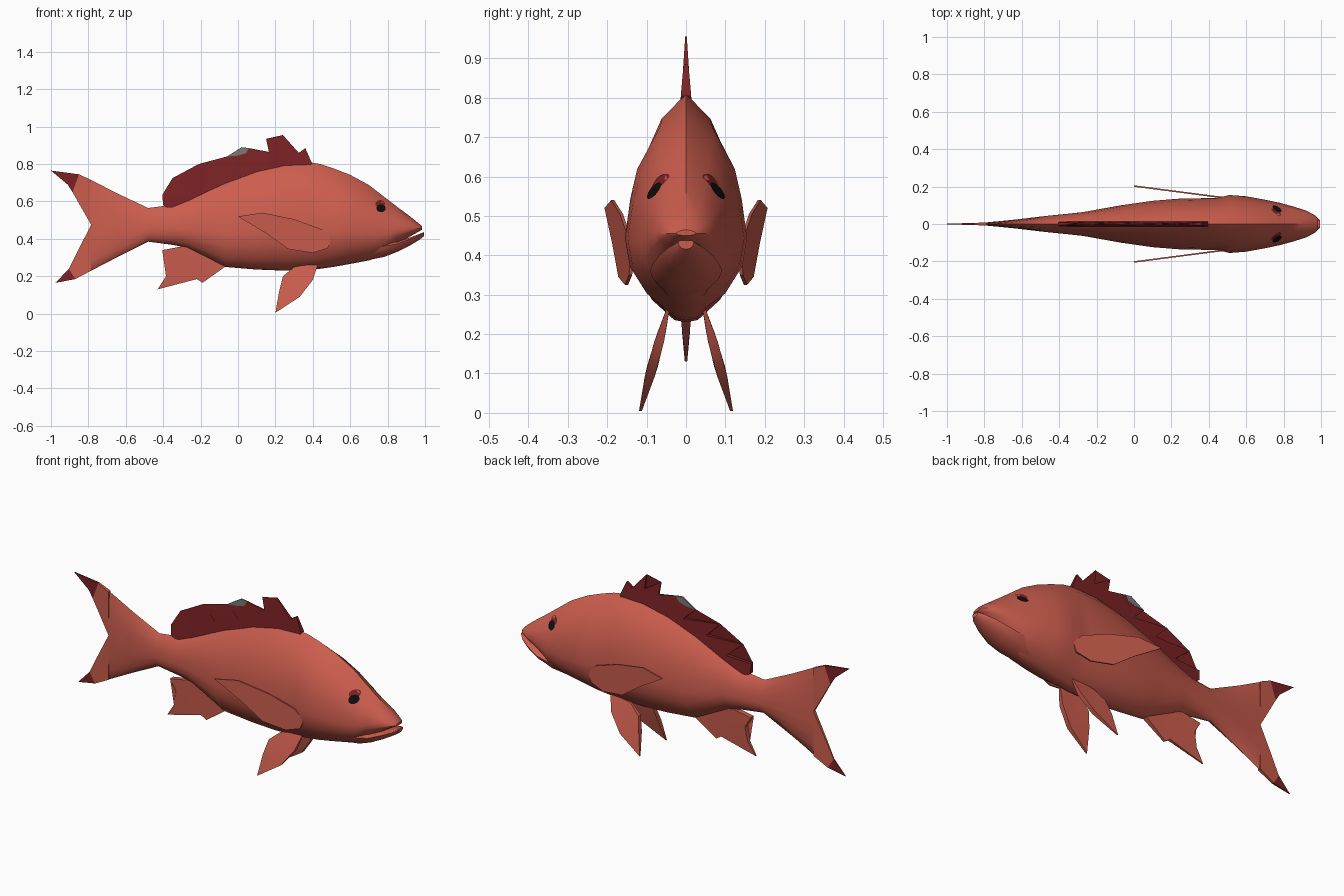
import bpy
import bmesh
import math
from mathutils import Vector
from mathutils.bvhtree import BVHTree

default_cube = bpy.data.objects.get("Cube")
if default_cube:
    bpy.data.objects.remove(default_cube, do_unlink=True)


def make_material(name, colour):
    material = bpy.data.materials.new(name)
    material.use_nodes = True
    material.diffuse_color = (*colour, 1)
    shader = material.node_tree.nodes["Principled BSDF"]
    shader.inputs["Base Color"].default_value = (*colour, 1)
    shader.inputs["Roughness"].default_value = 0.8
    return material


coral = make_material("coral red", (.6, .11, .075))
crimson = make_material("dark crimson", (.2, .016, .018))
grey = make_material("fin grey", (.2, .19, .18))
black = make_material("eye black", (.004, .004, .004))


def finish(name, bm, material, angle=40):
    bmesh.ops.recalc_face_normals(bm, faces=bm.faces)
    mesh = bpy.data.meshes.new(name)
    bm.to_mesh(mesh)
    bm.free()
    obj = bpy.data.objects.new(name, mesh)
    bpy.context.collection.objects.link(obj)
    mesh.materials.append(material)
    bpy.ops.object.select_all(action="DESELECT")
    obj.select_set(True)
    bpy.context.view_layer.objects.active = obj
    bpy.ops.object.shade_smooth_by_angle(angle=math.radians(angle))
    return obj


def loft(name, stations, half_profile, material):
    """Skin rings along x; a station is (x, top, bottom, half width)."""
    mirrored = [(-w, s) for w, s in reversed(half_profile[1:-1])]
    ring_shape = half_profile + mirrored
    bm = bmesh.new()
    rings = []
    for x, top, bottom, width in stations:
        rings.append([bm.verts.new((x, w * width, top + (bottom - top) * s))
                      for w, s in ring_shape])
    count = len(ring_shape)
    for first, second in zip(rings, rings[1:]):
        for i in range(count):
            j = (i + 1) % count
            bm.faces.new((first[i], first[j], second[j], second[i]))
    bm.faces.new(rings[0])
    bm.faces.new(rings[-1])
    return finish(name, bm, material)


def fin(name, outline, material, thickness, offset=lambda x, z: 0):
    """Closed two-sided sheet from an (x, z) outline."""
    bm = bmesh.new()
    sides = []
    for sign in (-1, 1):
        sides.append([bm.verts.new((x, offset(x, z) + sign * thickness(x, z), z))
                      for x, z in outline])
    near, far = sides
    caps = [bm.faces.new(near), bm.faces.new(far)]
    for i in range(len(outline)):
        j = (i + 1) % len(outline)
        bm.faces.new((near[i], near[j], far[j], far[i]))
    bmesh.ops.triangulate(bm, faces=caps)
    return finish(name, bm, material, 30)


# Body, running from the flat tail to the upper lip
body_stations = [
    (-.785, .715, .23, .009), (-.65, .645, .3, .022), (-.48, .565, .385, .042),
    (-.35, .582, .368, .055), (-.27, .615, .352, .064), (-.07, .71, .25, .1),
    (.1, .772, .236, .124), (.25, .805, .23, .136), (.38, .81, .235, .138),
    (.44, .8, .24, .138), (.51, .777, .25, .155), (.6, .742, .266, .148),
    (.7, .688, .285, .13), (.78, .626, .31, .113), (.85, .572, .37, .094),
    (.92, .52, .413, .072), (.97, .48, .441, .045), (.985, .465, .45, .025)]
body_profile = [(0, 0), (.45, .11), (.8, .3), (.91, .44), (1, .63),
                (.92, .77), (.64, .9), (.22, .99), (0, 1)]
body = loft("body", body_stations, body_profile, coral)

# Lower jaw
jaw_stations = [
    (.7, .37, .287, .08), (.78, .375, .303, .092), (.85, .384, .33, .087),
    (.92, .408, .365, .068), (.97, .426, .395, .044), (.995, .437, .415, .02)]
jaw_profile = [(0, 0), (.8, 0), (1, .2), (.9, .5), (.6, .85), (0, 1)]
loft("lower_jaw", jaw_stations, jaw_profile, coral)


def back_height(x):
    for (x0, z0, *_), (x1, z1, *_) in zip(body_stations, body_stations[1:]):
        if x0 <= x <= x1:
            return z0 + (z1 - z0) * (x - x0) / (x1 - x0)
    return 0


# Tail lobes continue the flat end of the body
def tail_thickness(x, z):
    return max(.002, .009 + .05 * (x + .785))


tail_parts = {
    "upper": ([(-.785, .715), (-.85, .745), (-.885, .65), (-.785, .475)],
              [(-.85, .745), (-1, .765), (-.91, .69), (-.885, .65)]),
    "lower": ([(-.785, .23), (-.87, .185), (-.905, .24), (-.86, .33), (-.785, .475)],
              [(-.87, .185), (-.975, .165), (-.905, .24)])}
for side, (lobe, tip) in tail_parts.items():
    fin(side + "_tail_lobe", lobe, coral, tail_thickness)
    fin(side + "_tail_tip", tip, crimson, tail_thickness)


# Spiny dorsal fin, thinning away from the back
def dorsal_thickness(x, z):
    return min(.014, max(.002, .013 - .09 * (z - back_height(x))))


spines = [(.395, .805), (.36, .885), (.325, .86), (.24, .955), (.25, .875),
          (.15, .935), (.165, .865), (.06, .885), (.04, .857), (0, .845),
          (-.06, .84), (.01, .775), (-.21, .8), (-.13, .72), (-.35, .725),
          (-.25, .642), (-.405, .635), (-.4, .58)]
fin_base = [(x, back_height(x) - .03) for x in (-.35, -.2, 0, .2, .38)]
fin("dorsal_fin", spines + fin_base, crimson, dorsal_thickness)
fin("dorsal_grey_edge", [(.06, .885), (.02, .89), (-.06, .84), (0, .845), (.04, .857)],
    grey, lambda x, z: .004)

# Anal fin
fin("anal_fin",
    [(-.05, .27), (-.07, .25), (-.19, .165), (-.22, .185), (-.43, .13),
     (-.385, .2), (-.37, .28), (-.405, .34), (-.27, .365), (-.15, .33)],
    coral, lambda x, z: max(.003, min(.014, (z - .12) * .12)))

# Paired pectoral and pelvic fins
pectoral_outline = [(0, .52), (.13, .54), (.3, .505), (.45, .45), (.5, .4),
                    (.48, .35), (.4, .325), (.27, .345), (.15, .43)]
pelvic_outline = [(.43, .27), (.4, .18), (.33, .09), (.2, .005), (.22, .12),
                  (.24, .2), (.3, .25)]
for side, sign in (("left", 1), ("right", -1)):
    fin(side + "_pectoral_fin", pectoral_outline, coral, lambda x, z: .004,
        lambda x, z: sign * (.203 - .13 * x))
    fin(side + "_pelvic_fin", pelvic_outline, coral,
        lambda x, z: .003 + .011 * math.sin(math.pi * min(1, z / .27)),
        lambda x, z: sign * (.117 - .27 * z))

# Eyes: thin discs draped over the head
surface = BVHTree.FromPolygons([v.co for v in body.data.vertices],
                               [p.vertices for p in body.data.polygons])


def draped_disc(name, x, z, rx, rz, sign, lift, material):
    bm = bmesh.new()

    def drape(px, pz):
        hit = surface.ray_cast(Vector((px, sign, pz)), Vector((0, -sign, 0)))[0]
        return bm.verts.new((px, hit.y + sign * lift, pz))

    segments = 14
    centre = drape(x, z)
    rim = [drape(x + rx * math.cos(math.tau * i / segments),
                 z + rz * math.sin(math.tau * i / segments)) for i in range(segments)]
    for i in range(segments):
        bm.faces.new((centre, rim[i], rim[(i + 1) % segments]))
    obj = finish(name, bm, material)
    if sum(p.normal.y for p in obj.data.polygons) * sign < 0:
        obj.data.flip_normals()


for side, sign in (("left", 1), ("right", -1)):
    draped_disc(side + "_eye_ring", .76, .587, .026, .02, sign, .003, crimson)
    draped_disc(side + "_pupil", .765, .564, .025, .021, sign, .005, black)
